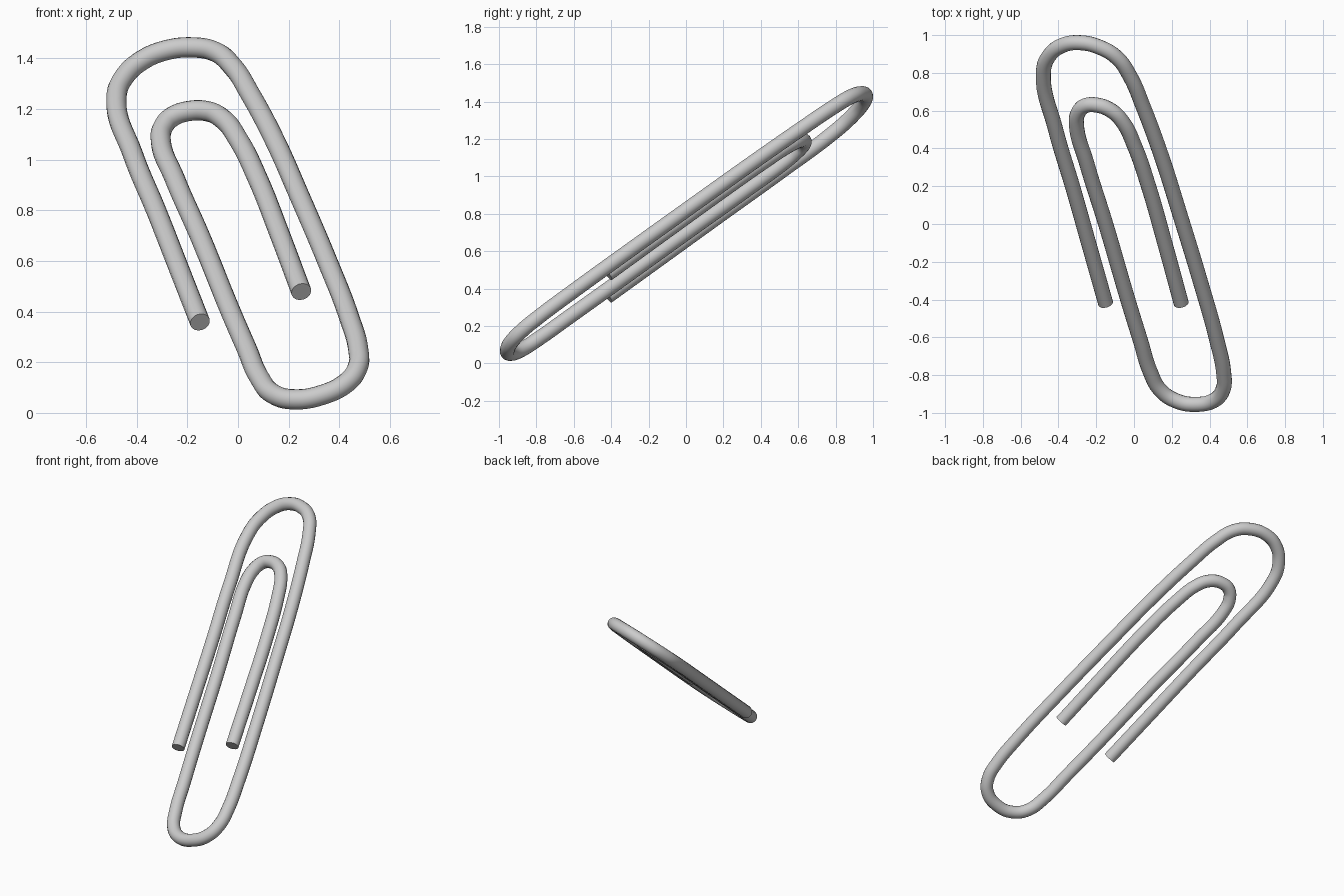
import bpy

if "Cube" in bpy.data.objects:
    bpy.data.objects.remove(bpy.data.objects["Cube"])

WIRE_RADIUS = 0.04

# Wire centreline seen from above, from the outer end to the inner end
PATH = [
    (-0.15, -0.42), (-0.235, -0.12), (-0.32, 0.18), (-0.415, 0.50),
    # large top bend
    (-0.48, 0.80), (-0.45, 0.89), (-0.38, 0.945), (-0.29, 0.96),
    (-0.18, 0.935), (-0.09, 0.88), (-0.02, 0.78), (0.045, 0.63),
    # long outer leg
    (0.145, 0.36), (0.24, 0.06), (0.35, -0.30), (0.44, -0.62),
    # bottom bend
    (0.475, -0.79), (0.473, -0.87), (0.43, -0.93), (0.33, -0.955),
    (0.22, -0.935), (0.14, -0.88), (0.085, -0.78), (0.035, -0.62),
    # inner leg
    (-0.03, -0.41), (-0.15, 0.0), (-0.25, 0.32),
    # small top bend
    (-0.305, 0.53), (-0.295, 0.59), (-0.26, 0.625), (-0.20, 0.63),
    (-0.12, 0.60), (-0.06, 0.54), (0.0, 0.42), (0.08, 0.19),
    (0.16, -0.09), (0.25, -0.42),
]


def tilted(x, y):
    """Height of the tilted plane the clip lies in."""
    return (x, y, 0.742 + 0.30 * x + 0.807 * y)


# Bent wire
curve = bpy.data.curves.new("clip_wire", 'CURVE')
curve.dimensions = '3D'
curve.resolution_u = 8
curve.bevel_depth = WIRE_RADIUS
curve.bevel_resolution = 6
curve.use_fill_caps = True
spline = curve.splines.new('BEZIER')
spline.bezier_points.add(len(PATH) - 1)
for bp, (x, y) in zip(spline.bezier_points, PATH):
    bp.co = tilted(x, y)
    bp.handle_left_type = bp.handle_right_type = 'AUTO'

wire = bpy.data.objects.new("clip_wire", curve)
bpy.context.collection.objects.link(wire)

# Turn into a mesh with smooth sides and crisp cut ends
bpy.context.view_layer.objects.active = wire
wire.select_set(True)
bpy.ops.object.convert(target='MESH')
bpy.ops.object.shade_smooth_by_angle()
